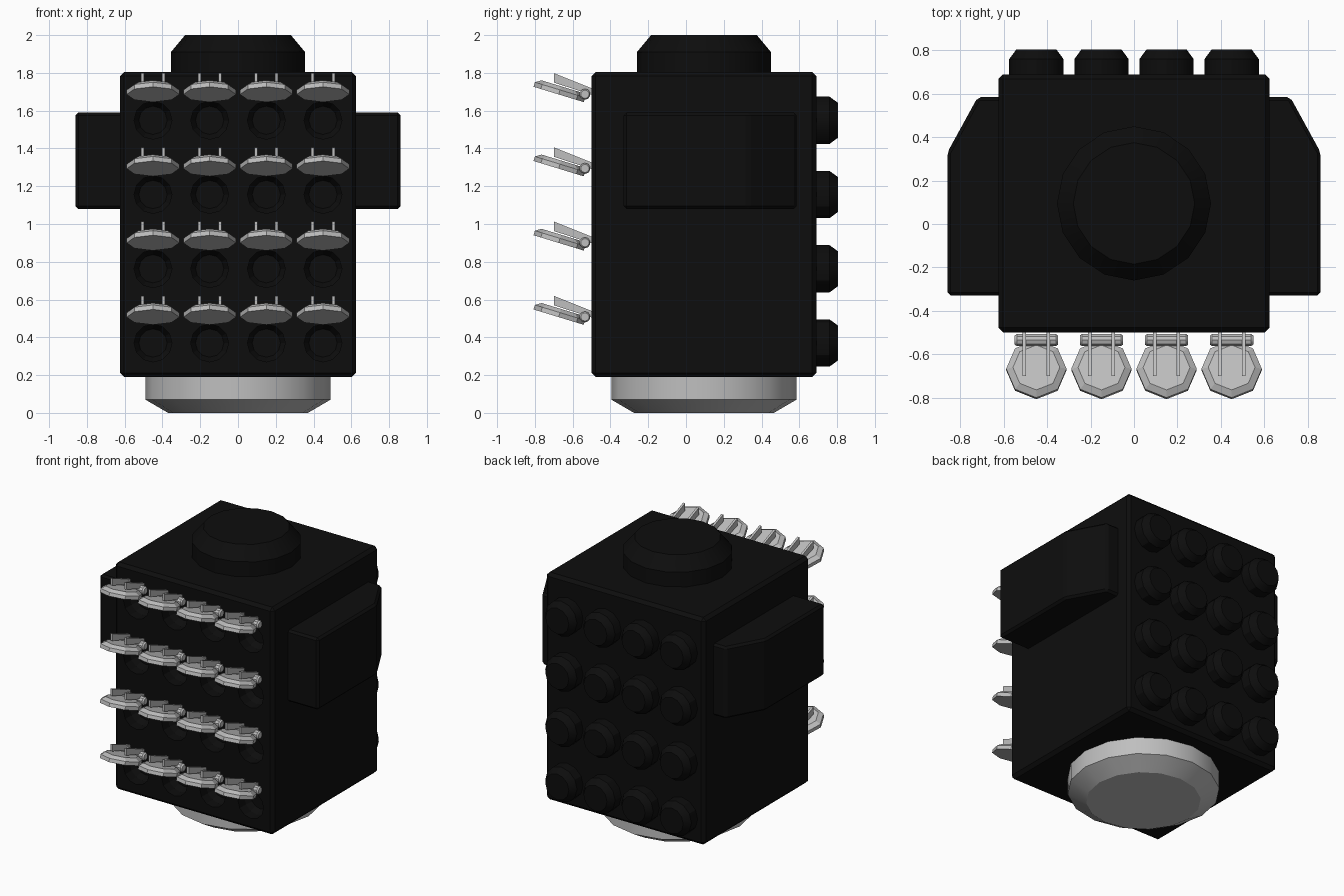
import bpy, bmesh, math
from mathutils import Matrix, Vector

default = bpy.data.objects.get("Cube")
if default:
    bpy.data.objects.remove(default, do_unlink=True)


def material(name, value):
    mat = bpy.data.materials.new(name)
    mat.use_nodes = True
    color = (value, value, value, 1)
    mat.diffuse_color = color
    mat.node_tree.nodes["Principled BSDF"].inputs["Base Color"].default_value = color
    return mat


BLACK = material("matte black", 0.004)
GREY = material("light grey", 0.52)


def finish(name, bm, mat, matrix=Matrix(), smooth=True):
    bmesh.ops.recalc_face_normals(bm, faces=bm.faces)
    mesh = bpy.data.meshes.new(name)
    bm.to_mesh(mesh)
    bm.free()
    mesh.transform(matrix)
    mesh.materials.append(mat)
    obj = bpy.data.objects.new(name, mesh)
    bpy.context.collection.objects.link(obj)
    if smooth:
        bpy.ops.object.select_all(action='DESELECT')
        obj.select_set(True)
        bpy.context.view_layer.objects.active = obj
        bpy.ops.object.shade_smooth_by_angle(angle=math.radians(30))
    return obj


def lathe(name, profile, sides, mat, matrix, smooth=True, phase=0.0):
    """Closed turned solid from (radius, height) pairs around local z."""
    bm = bmesh.new()
    rings = []
    for r, h in profile:
        angles = [phase + math.tau * i / sides for i in range(sides)]
        rings.append([bm.verts.new((r * math.cos(a), r * math.sin(a), h)) for a in angles])
    for low, high in zip(rings, rings[1:]):
        for i in range(sides):
            j = (i + 1) % sides
            bm.faces.new((low[i], low[j], high[j], high[i]))
    bm.faces.new(rings[0])
    bm.faces.new(rings[-1])
    return finish(name, bm, mat, matrix, smooth)


def prism(name, outline, direction, mat, matrix=Matrix(), bevel=0.0):
    """Outline of 3D points pushed along a direction, with softened edges."""
    bm = bmesh.new()
    face = bm.faces.new([bm.verts.new(p) for p in outline])
    extruded = bmesh.ops.extrude_face_region(bm, geom=[face])["geom"]
    new_verts = [v for v in extruded if isinstance(v, bmesh.types.BMVert)]
    bmesh.ops.translate(bm, verts=new_verts, vec=Vector(direction))
    if bevel:
        bmesh.ops.recalc_face_normals(bm, faces=bm.faces)
        bmesh.ops.bevel(bm, geom=bm.edges[:], offset=bevel, segments=1, affect='EDGES')
    return finish(name, bm, mat, matrix, smooth=False)


MID_Y = 0.095
COLUMNS = [-0.45 + 0.3 * i for i in range(4)]
ROWS = [0.37 + 0.393 * i for i in range(4)]
TO_BACK = Matrix.Rotation(-math.pi / 2, 4, 'X')   # local z points to +y

# Launcher housing
housing = prism("housing",
                [(-0.625, -0.5, 0.19), (0.625, -0.5, 0.19), (0.625, 0.69, 0.19), (-0.625, 0.69, 0.19)],
                (0, 0, 1.615), BLACK, bevel=0.022)

# Tube mouths sunk into the front
for z in ROWS:
    for x in COLUMNS:
        cutter = lathe("tube_cutter", [(0.1, -0.1), (0.1, 0.07), (0.075, 0.11)], 12, BLACK,
                       Matrix.Translation((x, -0.5, z)) @ TO_BACK, smooth=False)
        cut = housing.modifiers.new("tube_mouth", 'BOOLEAN')
        cut.operation = 'DIFFERENCE'
        cut.solver = 'EXACT'
        cut.object = cutter
        cutter.hide_render = True
bpy.context.view_layer.update()
evaluated = housing.evaluated_get(bpy.context.evaluated_depsgraph_get())
carved = bpy.data.meshes.new_from_object(evaluated)
housing.modifiers.clear()
housing.data = carved
for obj in [o for o in bpy.data.objects if o.name.startswith("tube_cutter")]:
    bpy.data.objects.remove(obj, do_unlink=True)

# Turret cap and mounting base
lathe("top_cap", [(0.355, 1.79), (0.355, 1.91), (0.28, 2.0)], 16, BLACK,
      Matrix.Translation((0, MID_Y, 0)))
lathe("mounting_base", [(0.37, 0), (0.49, 0.07), (0.49, 0.2)], 16, GREY,
      Matrix.Translation((0, MID_Y, 0)))

# Side pods, chamfered toward the back
for side, sign in (("left", 1), ("right", -1)):
    plan = [(0.6, -0.33), (0.86, -0.33), (0.86, 0.33), (0.72, 0.585), (0.6, 0.585)]
    prism(side + "_pod", [(sign * x, y, 1.08) for x, y in plan], (0, 0, 0.51), BLACK, bevel=0.015)

TILT = Matrix.Rotation(math.radians(-17), 4, 'X')
for z in ROWS:
    for x in COLUMNS:
        # Rear plug of each tube
        lathe("rear_plug", [(0.125, 0.67), (0.125, 0.76), (0.092, 0.805)], 12, BLACK,
              Matrix.Translation((x, 0, z)) @ TO_BACK)

        # Open lid, tipped up on its hinge
        lathe("tube_lid", [(0.139, -0.022), (0.139, 0.003), (0.108, 0.023)], 8, GREY,
              Matrix.Translation((x, -0.668, z + 0.354 - 0.012 - 0.004 - 0.0) )
              @ Matrix.Translation((0, 0, -0.18)) @ TILT, smooth=False, phase=math.pi / 2)

        # Hinge barrel
        lathe("lid_hinge", [(0.022, -0.1), (0.029, -0.09), (0.029, 0.09), (0.022, 0.1)], 10, GREY,
              Matrix.Translation((x, -0.535, z + 0.138)) @ Matrix.Rotation(math.pi / 2, 4, 'Y'))

        # Pair of wedge arms joining lid to hinge
        for offset in (-0.055, 0.055):
            side_view = [(-0.7, 0.25), (-0.7, 0.2), (-0.5, 0.135), (-0.5, 0.17)]
            prism("lid_arm", [(x + offset - 0.008, y, z + h) for y, h in side_view],
                  (0.016, 0, 0), GREY)
